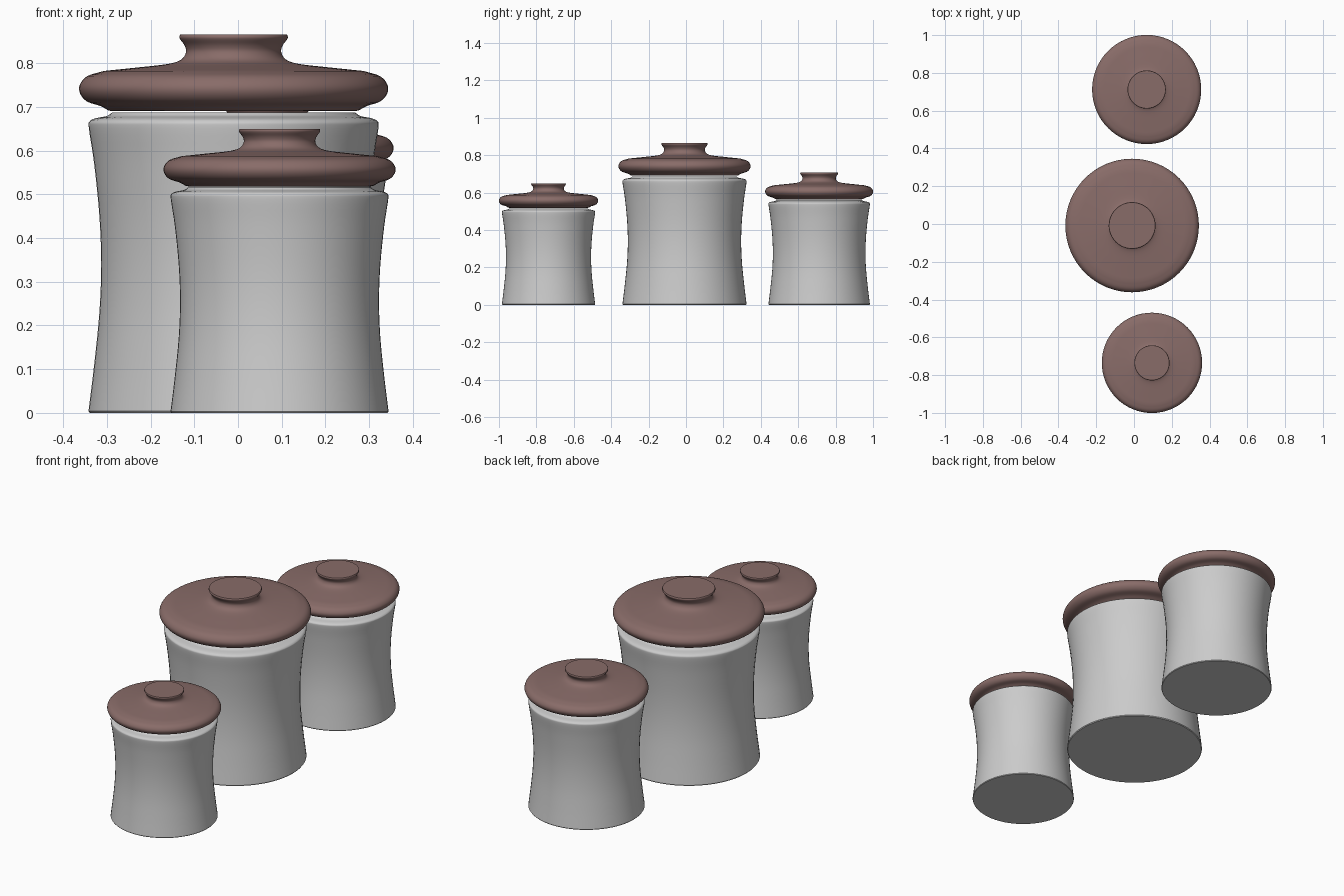
import bpy, bmesh, math
from mathutils import Vector

if "Cube" in bpy.data.objects:
    bpy.data.objects.remove(bpy.data.objects["Cube"])

SEGMENTS = 64

lid_mat = bpy.data.materials.new("lid_brown")
lid_mat.diffuse_color = (0.25, 0.15, 0.14, 1)
lid_mat.use_nodes = True
lid_mat.node_tree.nodes["Principled BSDF"].inputs["Base Color"].default_value = lid_mat.diffuse_color


def smooth_run(pts, steps=4):
    """Catmull-Rom curve through the given (radius, height) points."""
    p = [Vector(q) for q in pts]
    p = [2 * p[0] - p[1]] + p + [2 * p[-1] - p[-2]]
    out = []
    for a, b, c, d in zip(p, p[1:], p[2:], p[3:]):
        for i in range(steps):
            t = i / steps
            out.append(0.5 * (2 * b + (c - a) * t + (2 * a - 5 * b + 4 * c - d) * t * t
                              + (3 * b - a - 3 * c + d) * t ** 3))
    return out + [p[-2]]


def lathe(name, runs, location, scale, mat=None):
    """Spin smooth runs, joined at crisp corners, into a closed solid."""
    profile = []
    for run in runs:
        pts = smooth_run(run)
        profile += pts[1:] if profile else pts
    bm = bmesh.new()
    rings = []
    for r, z in profile:
        rings.append([bm.verts.new((r * scale * math.cos(2 * math.pi * i / SEGMENTS),
                                    r * scale * math.sin(2 * math.pi * i / SEGMENTS),
                                    z * scale)) for i in range(SEGMENTS)])
    for lo, hi in zip(rings, rings[1:]):
        for i in range(SEGMENTS):
            j = (i + 1) % SEGMENTS
            bm.faces.new((lo[i], lo[j], hi[j], hi[i]))
    bm.faces.new(rings[0][::-1])
    bm.faces.new(rings[-1])
    mesh = bpy.data.meshes.new(name)
    bm.to_mesh(mesh)
    bm.free()
    obj = bpy.data.objects.new(name, mesh)
    bpy.context.collection.objects.link(obj)
    obj.location = location
    if mat:
        mesh.materials.append(mat)
    bpy.ops.object.select_all(action='DESELECT')
    obj.select_set(True)
    bpy.context.view_layer.objects.active = obj
    bpy.ops.object.shade_smooth_by_angle(angle=math.radians(40))
    return obj


# Waisted body with a rounded shoulder
body_runs = [
    [(0.329, 0.0), (0.332, 0.004)],
    [(0.332, 0.004), (0.319, 0.11), (0.307, 0.23), (0.303, 0.34), (0.307, 0.45),
     (0.319, 0.57), (0.331, 0.65), (0.329, 0.667), (0.315, 0.674), (0.29, 0.679),
     (0.278, 0.687)],
]

# Bulging lid, with a crease where the shallow dome starts, and a flared knob
lid_runs = [
    [(0.278, 0.69), (0.287, 0.692)],
    [(0.287, 0.692), (0.305, 0.702), (0.335, 0.712), (0.351, 0.73), (0.352, 0.75),
     (0.335, 0.77), (0.297, 0.782)],
    [(0.297, 0.782), (0.22, 0.79), (0.15, 0.798), (0.12, 0.808), (0.109, 0.825),
     (0.112, 0.84), (0.122, 0.854), (0.124, 0.86), (0.122, 0.865)],
]

# Three canisters sharing one shape at different sizes
for label, x, y, s in (("large", -0.01, -0.008, 1.0),
                       ("small", 0.095, -0.735, 0.751),
                       ("medium", 0.067, 0.712, 0.817)):
    lathe(label + "_jar_body", body_runs, (x, y, 0), s)
    lathe(label + "_jar_lid", lid_runs, (x, y, 0), s, lid_mat)
